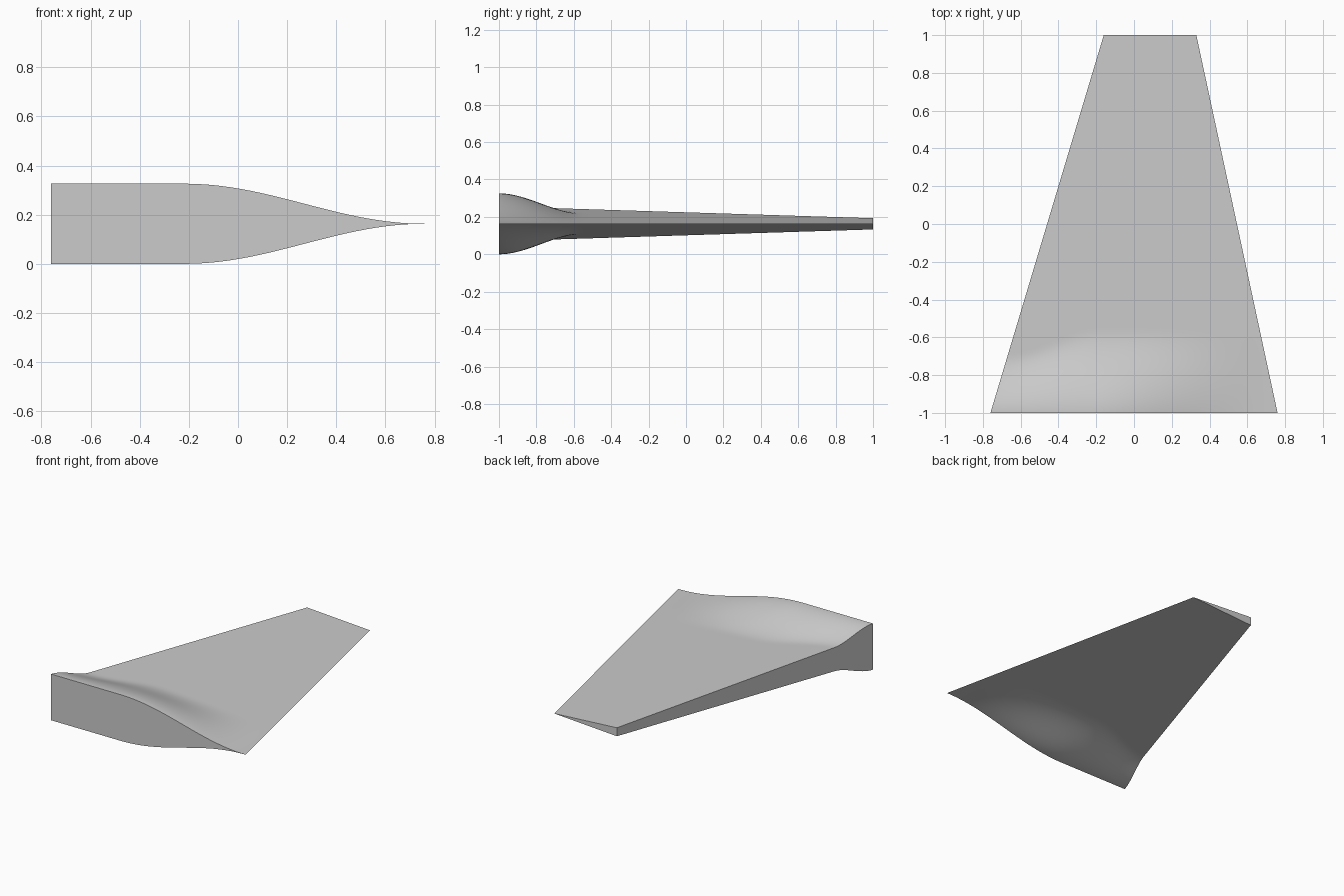
import bpy, bmesh, math

cube = bpy.data.objects.get("Cube")
if cube:
    bpy.data.objects.remove(cube, do_unlink=True)

MID = 0.163            # height of the chord plane


def lerp(a, b, t):
    return a + (b - a) * t


def smooth(t):
    t = max(0.0, min(1.0, t))
    return t * t * (3 - 2 * t)


def root_half(x):
    # Half thickness of the root: flat, then a cosine fall to a sharp edge
    t = max(0.0, min(1.0, (x + 0.22) / 0.98))
    return MID * (1 + math.cos(math.pi * t)) / 2


def half_thickness(u, y):
    # Straight wedge blended into the swollen root
    wedge = lerp(0.093, 0.03, (y + 1) / 2) * (1 - u)
    length = lerp(0.3, 0.44, smooth(u / 0.35))
    return lerp(root_half(lerp(-0.76, 0.76, u)), wedge, smooth((y + 1) / length))


# Upper skin: a grid bent to the tapered plan, denser toward the root
bm = bmesh.new()
bmesh.ops.create_grid(bm, x_segments=48, y_segments=64, size=1)
for v in bm.verts:
    u, s = (v.co.x + 1) / 2, (v.co.y + 1) / 2
    y = -1 + 2 * s ** 1.8
    t = (y + 1) / 2
    v.co = (lerp(lerp(-0.76, -0.16, t), lerp(0.76, 0.33, t), u), y,
            half_thickness(u, y))

# Side walls down to the chord plane
rim = [e for e in bm.edges if e.is_boundary and any(v.co.z > 1e-5 for v in e.verts)]
walls = bmesh.ops.extrude_edge_only(bm, edges=rim)
for g in walls["geom"]:
    if isinstance(g, bmesh.types.BMVert):
        g.co.z = 0
bmesh.ops.remove_doubles(bm, verts=bm.verts, dist=1e-5)

# Lower half
bmesh.ops.mirror(bm, geom=bm.verts[:] + bm.edges[:] + bm.faces[:],
                 axis='Z', merge_dist=1e-5)
bmesh.ops.recalc_face_normals(bm, faces=bm.faces)

mesh = bpy.data.meshes.new("wing_fin")
bm.to_mesh(mesh)
bm.free()
wing = bpy.data.objects.new("wing_fin", mesh)
bpy.context.collection.objects.link(wing)
wing.location.z = MID

# Plain grey finish
mat = bpy.data.materials.new("light_grey")
mat.use_nodes = True
colour = (0.6, 0.6, 0.6, 1)
mat.diffuse_color = colour
mat.node_tree.nodes["Principled BSDF"].inputs["Base Color"].default_value = colour
mesh.materials.append(mat)

bpy.ops.object.select_all(action='DESELECT')
wing.select_set(True)
bpy.context.view_layer.objects.active = wing
bpy.ops.object.shade_smooth_by_angle(angle=math.radians(30))
